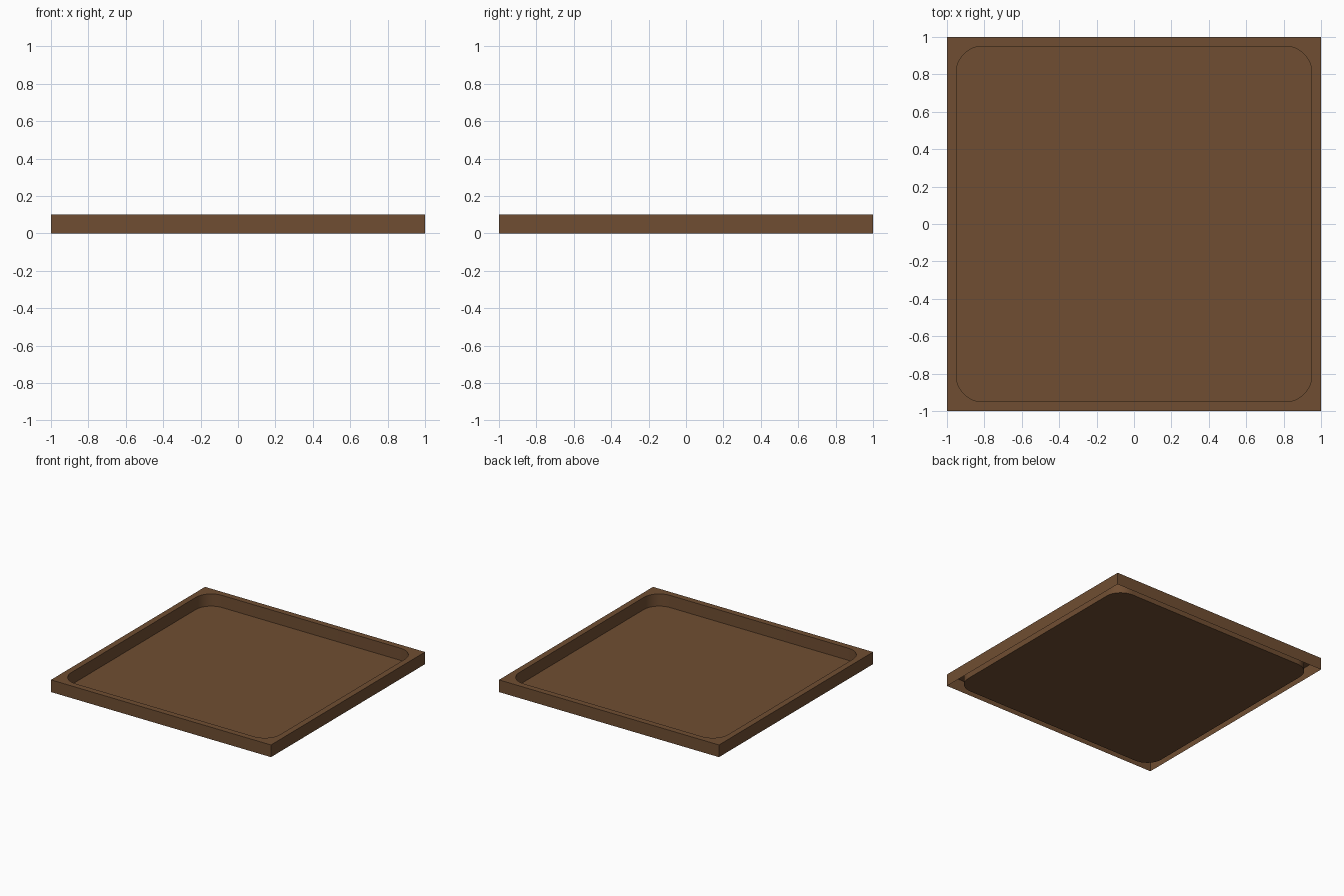
import bpy, bmesh, math

if "Cube" in bpy.data.objects:
    bpy.data.objects.remove(bpy.data.objects["Cube"])

HALF, INNER, RADIUS, HEIGHT, STEPS = 1.0, 0.95, 0.14, 0.1, 12

wood = bpy.data.materials.new("brown_wood")
wood.diffuse_color = (0.162, 0.076, 0.032, 1)
wood.use_nodes = True
wood.node_tree.nodes["Principled BSDF"].inputs["Base Color"].default_value = wood.diffuse_color


def finish(bm, name):
    mesh = bpy.data.meshes.new(name)
    bm.to_mesh(mesh)
    bm.free()
    mesh.materials.append(wood)
    obj = bpy.data.objects.new(name, mesh)
    bpy.context.collection.objects.link(obj)
    bpy.ops.object.select_all(action='DESELECT')
    obj.select_set(True)
    bpy.context.view_layer.objects.active = obj
    bpy.ops.object.shade_smooth_by_angle(angle=math.radians(30))
    return obj


# Square outline and one rounded arc per corner, counter-clockwise
signs = [(1, 1), (-1, 1), (-1, -1), (1, -1)]


def arc(i):
    c = INNER - RADIUS
    angles = [math.pi / 2 * (i + s / STEPS) for s in range(STEPS + 1)]
    return [(signs[i][0] * c + RADIUS * math.cos(a),
             signs[i][1] * c + RADIUS * math.sin(a)) for a in angles]


bm = bmesh.new()
outer_top = [bm.verts.new((x * HALF, y * HALF, HEIGHT)) for x, y in signs]
outer_low = [bm.verts.new((x * HALF, y * HALF, 0)) for x, y in signs]
arcs_top = [[bm.verts.new((x, y, HEIGHT)) for x, y in arc(i)] for i in range(4)]
arcs_low = [[bm.verts.new((x, y, 0)) for x, y in arc(i)] for i in range(4)]

for i in range(4):
    j = (i + 1) % 4
    # Outer wall, open underneath
    bm.faces.new((outer_low[i], outer_low[j], outer_top[j], outer_top[i]))
    # Flat rim: corner fan and straight strip
    for a, b in zip(arcs_top[i], arcs_top[i][1:]):
        bm.faces.new((outer_top[i], b, a))
    bm.faces.new((outer_top[i], outer_top[j], arcs_top[j][0], arcs_top[i][-1]))

# Inner wall of the recess
ring_top, ring_low = sum(arcs_top, []), sum(arcs_low, [])
n = len(ring_top)
for k in range(n):
    m = (k + 1) % n
    bm.faces.new((ring_top[k], ring_top[m], ring_low[m], ring_low[k]))

# Recess floor
bm.faces.new(ring_low)
finish(bm, "tray")
